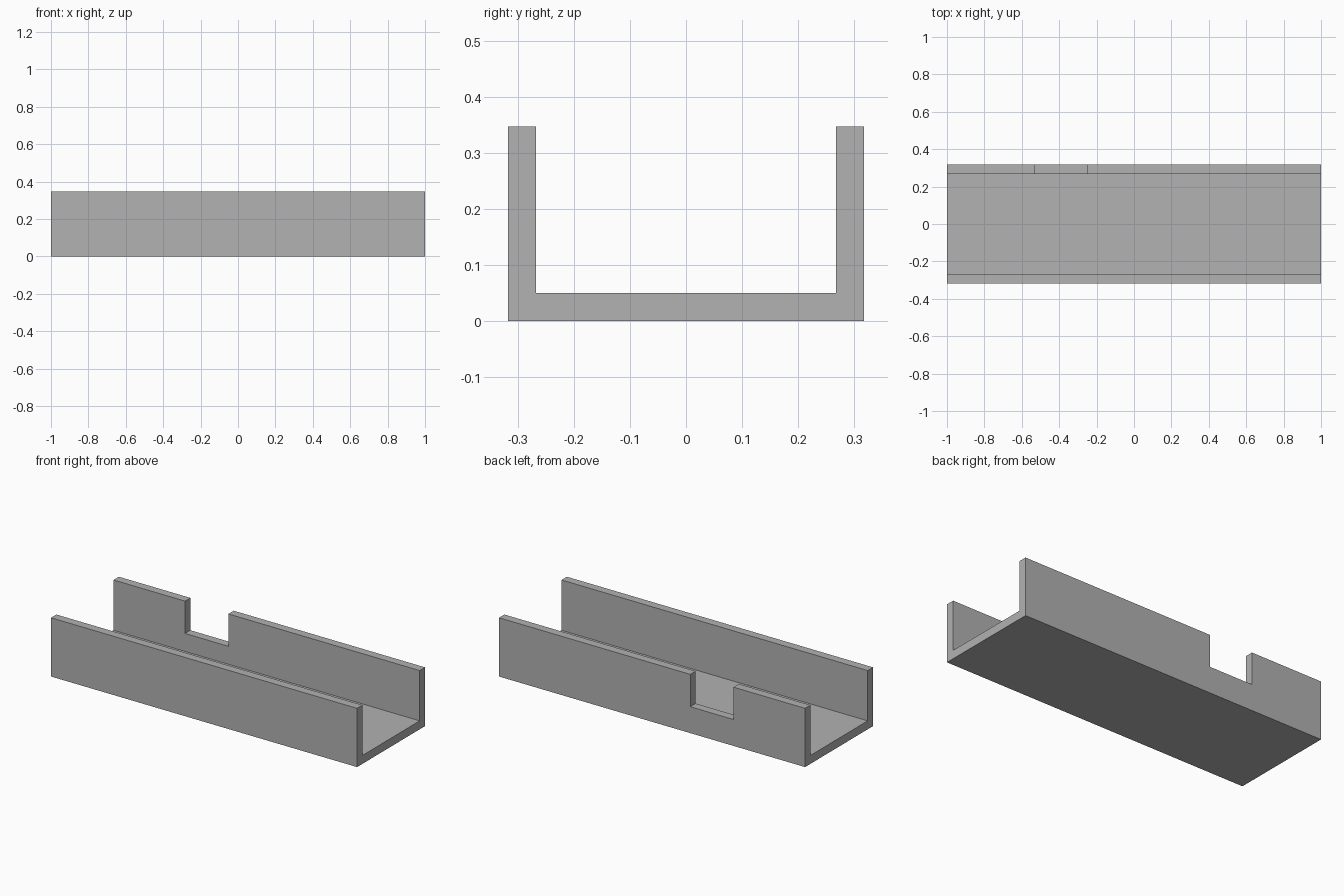
import bpy
import bmesh
from mathutils import Vector

LENGTH, HALF_WIDTH, HEIGHT, WALL = 2.0, 0.317, 0.347, 0.05
NOTCH_START, NOTCH_END, NOTCH_BOTTOM = -0.533, -0.25, 0.156

cube = bpy.data.objects.get("Cube")
if cube:
    bpy.data.objects.remove(cube, do_unlink=True)

grey = bpy.data.materials.new("plain_grey")
grey.use_nodes = True
colour = (0.445, 0.445, 0.445, 1)
grey.diffuse_color = colour
grey.node_tree.nodes["Principled BSDF"].inputs["Base Color"].default_value = colour


def prism(name, outline, direction):
    """Extrude a closed outline into a solid."""
    bm = bmesh.new()
    face = bm.faces.new([bm.verts.new(p) for p in outline])
    result = bmesh.ops.extrude_face_region(bm, geom=[face], use_keep_orig=True)
    moved = [v for v in result["geom"] if isinstance(v, bmesh.types.BMVert)]
    bmesh.ops.translate(bm, verts=moved, vec=Vector(direction))
    bmesh.ops.recalc_face_normals(bm, faces=bm.faces)
    mesh = bpy.data.meshes.new(name)
    bm.to_mesh(mesh)
    bm.free()
    mesh.materials.append(grey)
    obj = bpy.data.objects.new(name, mesh)
    bpy.context.collection.objects.link(obj)
    return obj


# U-shaped channel: half profile mirrored across the centre line
inner = HALF_WIDTH - WALL
half = [(HALF_WIDTH, 0), (HALF_WIDTH, HEIGHT), (inner, HEIGHT), (inner, WALL)]
profile = half + [(-y, z) for y, z in reversed(half)]
channel = prism("channel", [(-LENGTH / 2, y, z) for y, z in profile], (LENGTH, 0, 0))

# Rectangular notch through the back wall
top = HEIGHT + WALL
notch = [(NOTCH_START, NOTCH_BOTTOM), (NOTCH_END, NOTCH_BOTTOM),
         (NOTCH_END, top), (NOTCH_START, top)]
cutter = prism("notch_cutter", [(x, inner - WALL, z) for x, z in notch], (0, 3 * WALL, 0))
cutter.hide_render = True
cutter.hide_set(True)

cut = channel.modifiers.new("notch", "BOOLEAN")
cut.operation = "DIFFERENCE"
cut.solver = "EXACT"
cut.object = cutter
